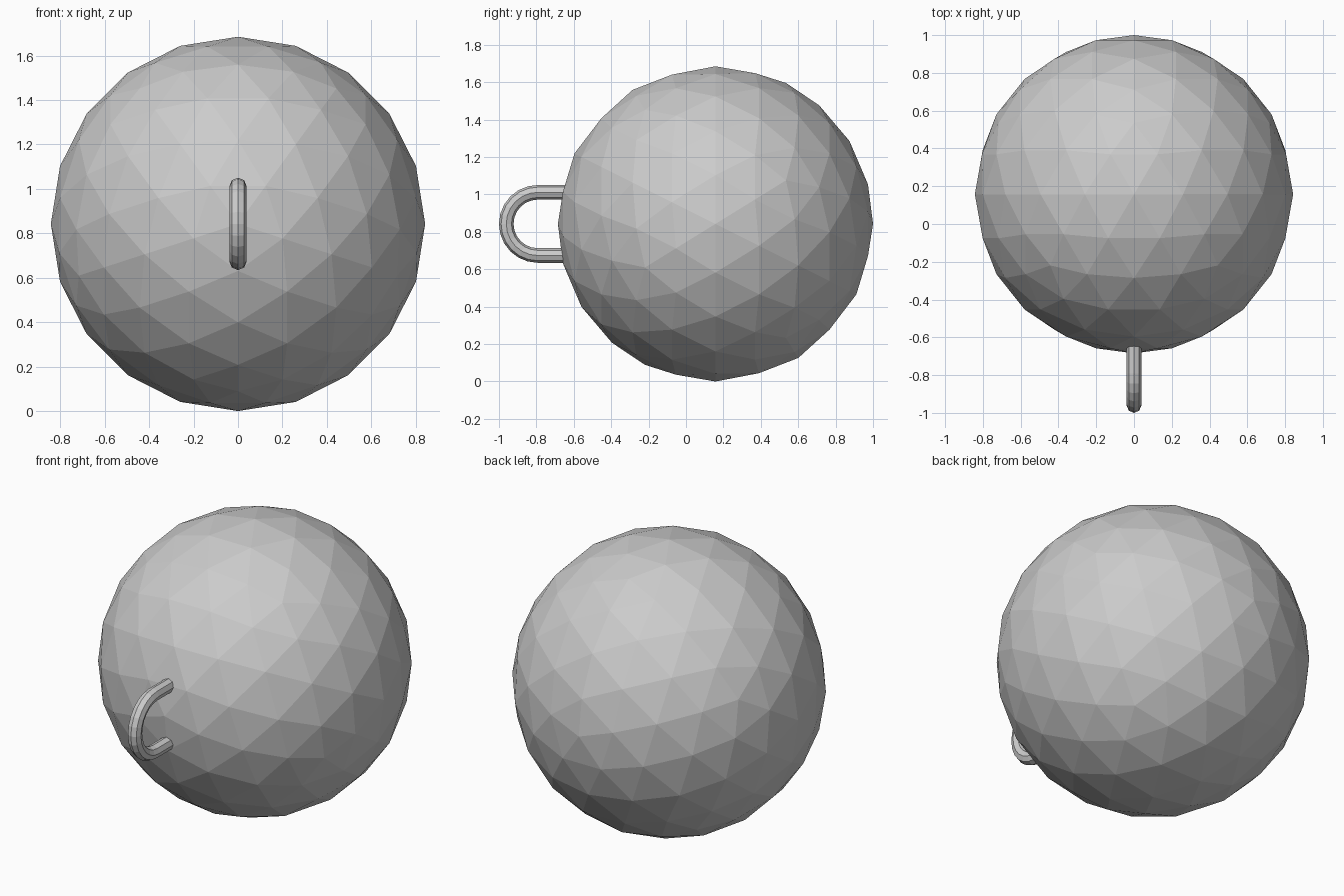
import bpy, bmesh, math
from mathutils import Matrix, Vector

if "Cube" in bpy.data.objects:
    bpy.data.objects.remove(bpy.data.objects["Cube"])

R, CY = 0.8425, 0.1575       # ball radius and centre offset
TUBE, BEND, BY = 0.039, 0.169, -0.792   # handle tube radius, bend radius, bend centre


def add_object(name, bm):
    mesh = bpy.data.meshes.new(name)
    bm.normal_update()
    bm.to_mesh(mesh)
    bm.free()
    obj = bpy.data.objects.new(name, mesh)
    bpy.context.collection.objects.link(obj)
    return obj


# Faceted ball, with its pole turned to face front (x->z, y->x, z->y)
bm = bmesh.new()
turn = Matrix(((0, 1, 0, 0), (0, 0, 1, 0), (1, 0, 0, 0), (0, 0, 0, 1)))
bmesh.ops.create_icosphere(bm, subdivisions=3, radius=R,
                           matrix=Matrix.Translation((0, CY, R)) @ turn)
add_object("ball", bm)

# U-shaped handle: octagonal tube swept along two legs and a half circle
STEPS, SIDES = 12, 8
path = [(-0.6, BEND, 0.0)]
for i in range(STEPS + 1):
    a = math.pi * i / STEPS
    path.append((BY - BEND * math.sin(a), BEND * math.cos(a), a))
path.append((-0.6, -BEND, math.pi))

bm = bmesh.new()
rings = []
for y, z, a in path:
    out = Vector((0, -math.sin(a), math.cos(a)))
    ring = []
    for k in range(SIDES):
        t = 2 * math.pi * k / SIDES
        p = Vector((0, y, R + z)) + TUBE * (math.cos(t) * out + math.sin(t) * Vector((1, 0, 0)))
        ring.append(bm.verts.new(p))
    rings.append(ring)
for r0, r1 in zip(rings, rings[1:]):
    for k in range(SIDES):
        n = (k + 1) % SIDES
        bm.faces.new((r0[k], r0[n], r1[n], r1[k]))
bm.faces.new(rings[0])
bm.faces.new(rings[-1])
bmesh.ops.recalc_face_normals(bm, faces=bm.faces)
add_object("handle", bm)
